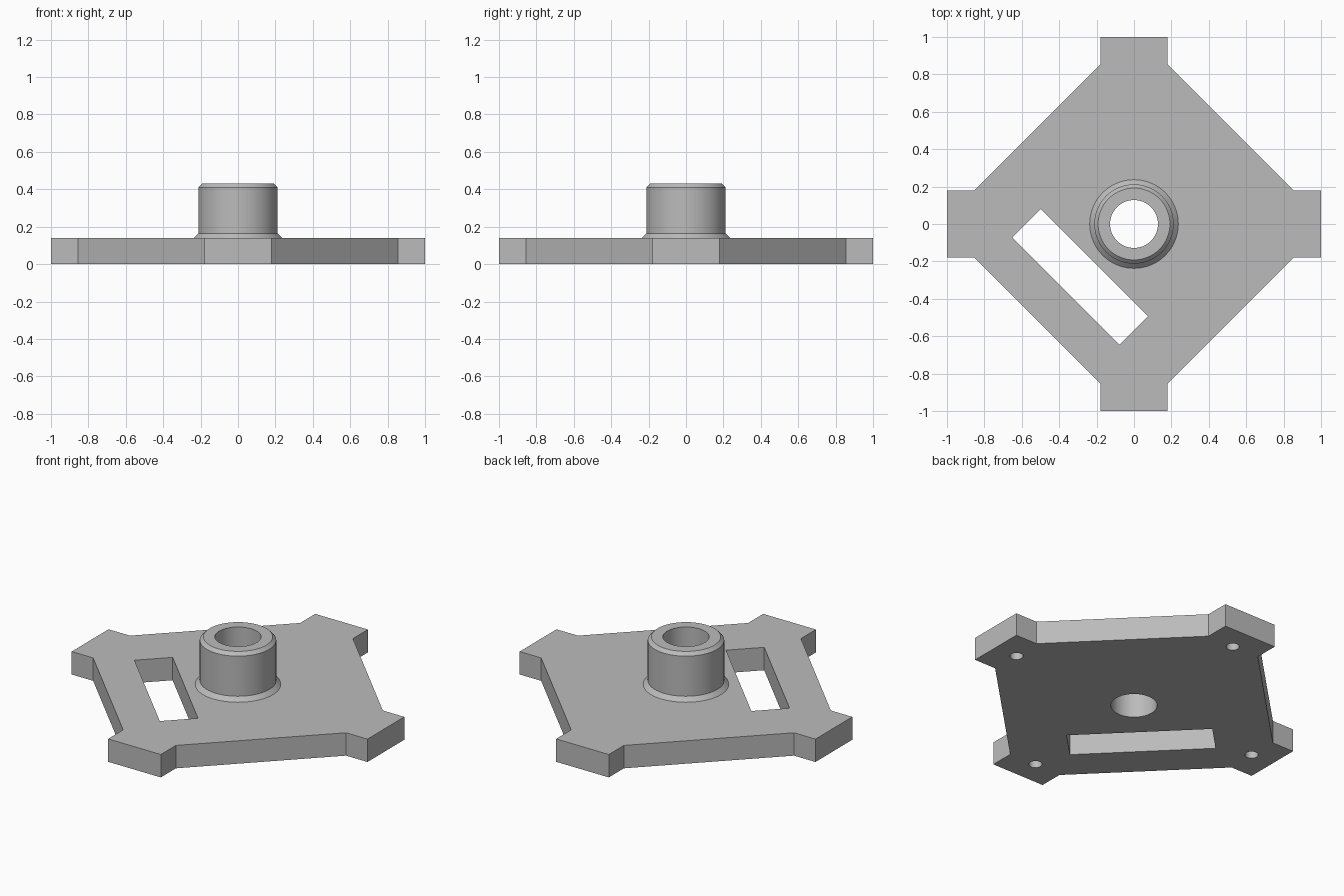
import bpy, bmesh, math
from mathutils import Matrix

cube = bpy.data.objects.get("Cube")
if cube:
    bpy.data.objects.remove(cube, do_unlink=True)

PLATE_TOP = 0.14
BORE = 0.128
SEGMENTS = 64

metal = bpy.data.materials.new("plain grey")
metal.use_nodes = True
GREY = (0.5, 0.5, 0.5, 1)
metal.diffuse_color = GREY
metal.node_tree.nodes["Principled BSDF"].inputs["Base Color"].default_value = GREY


def add_object(name, bm):
    bmesh.ops.recalc_face_normals(bm, faces=bm.faces)
    mesh = bpy.data.meshes.new(name)
    bm.to_mesh(mesh)
    bm.free()
    mesh.materials.append(metal)
    obj = bpy.data.objects.new(name, mesh)
    bpy.context.collection.objects.link(obj)
    return obj


def cylinder_cutter(name, x, y, radius, bottom, top, segments):
    bm = bmesh.new()
    bmesh.ops.create_cone(bm, cap_ends=True, segments=segments, radius1=radius,
                          radius2=radius, depth=top - bottom,
                          matrix=Matrix.Translation((x, y, (top + bottom) / 2)))
    return add_object(name, bm)


def smooth(obj):
    bpy.ops.object.select_all(action='DESELECT')
    obj.select_set(True)
    bpy.context.view_layer.objects.active = obj
    bpy.ops.object.shade_smooth_by_angle(angle=math.radians(30))


# Square plate with a lug on each corner: one quarter outline, turned four times
bm = bmesh.new()
outline = []
for turn in range(4):
    spin = Matrix.Rotation(turn * math.pi / 2, 3, 'Z')
    for x, y in ((0.855, -0.178), (1, -0.178), (1, 0.178), (0.855, 0.178)):
        outline.append(bm.verts.new((spin @ Matrix.Translation((x, y, 0)).translation)))
base = bm.faces.new(outline)
wall = bmesh.ops.extrude_face_region(bm, geom=[base])
bmesh.ops.translate(bm, vec=(0, 0, PLATE_TOP),
                    verts=[v for v in wall["geom"] if isinstance(v, bmesh.types.BMVert)])
plate = add_object("base_plate", bm)

# Central bore, and a blind mounting hole under each lug
cutters = [cylinder_cutter("bore_cutter", 0, 0, BORE, -0.1, 0.3, SEGMENTS)]
for turn in range(4):
    a = turn * math.pi / 2
    cutters.append(cylinder_cutter("mount_hole_cutter", 0.85 * math.cos(a),
                                   0.85 * math.sin(a), 0.037, -0.1, 0.1, 24))

# Slot parallel to one side of the plate
bm = bmesh.new()
place = (Matrix.Translation((-0.288, -0.282, 0.1))
         @ Matrix.Rotation(math.radians(-45), 4, 'Z')
         @ Matrix.Diagonal((0.81, 0.215, 0.6, 1)))
bmesh.ops.create_cube(bm, size=1, matrix=place)
cutters.append(add_object("slot_cutter", bm))

# Cut everything, then discard the cutters
bpy.context.view_layer.objects.active = plate
for cutter in cutters:
    cutter.hide_render = True
    mod = plate.modifiers.new("cut", 'BOOLEAN')
    mod.operation = 'DIFFERENCE'
    mod.solver = 'EXACT'
    mod.object = cutter
    bpy.ops.object.modifier_apply(modifier=mod.name)
    bpy.data.objects.remove(cutter, do_unlink=True)
smooth(plate)

# Hollow boss with a chamfered foot and rim, turned from a profile
profile = ((BORE, PLATE_TOP), (0.237, PLATE_TOP), (0.212, 0.165),
           (0.212, 0.41), (0.192, 0.43), (BORE, 0.43))
bm = bmesh.new()
points = [bm.verts.new((r, 0, z)) for r, z in profile]
edges = [bm.edges.new(pair) for pair in zip(points, points[1:])]
bmesh.ops.spin(bm, geom=points + edges + [bm.edges.new((points[-1], points[0]))],
               cent=(0, 0, 0), axis=(0, 0, 1), angle=2 * math.pi,
               steps=SEGMENTS, use_merge=True)
bmesh.ops.remove_doubles(bm, verts=bm.verts, dist=0.0001)
# The foot rests on the plate, so its underside stays open
underside = [f for f in bm.faces if all(v.co.z < PLATE_TOP + 0.001 for v in f.verts)]
bmesh.ops.delete(bm, geom=underside, context='FACES_ONLY')
boss = add_object("hollow_boss", bm)
smooth(boss)
